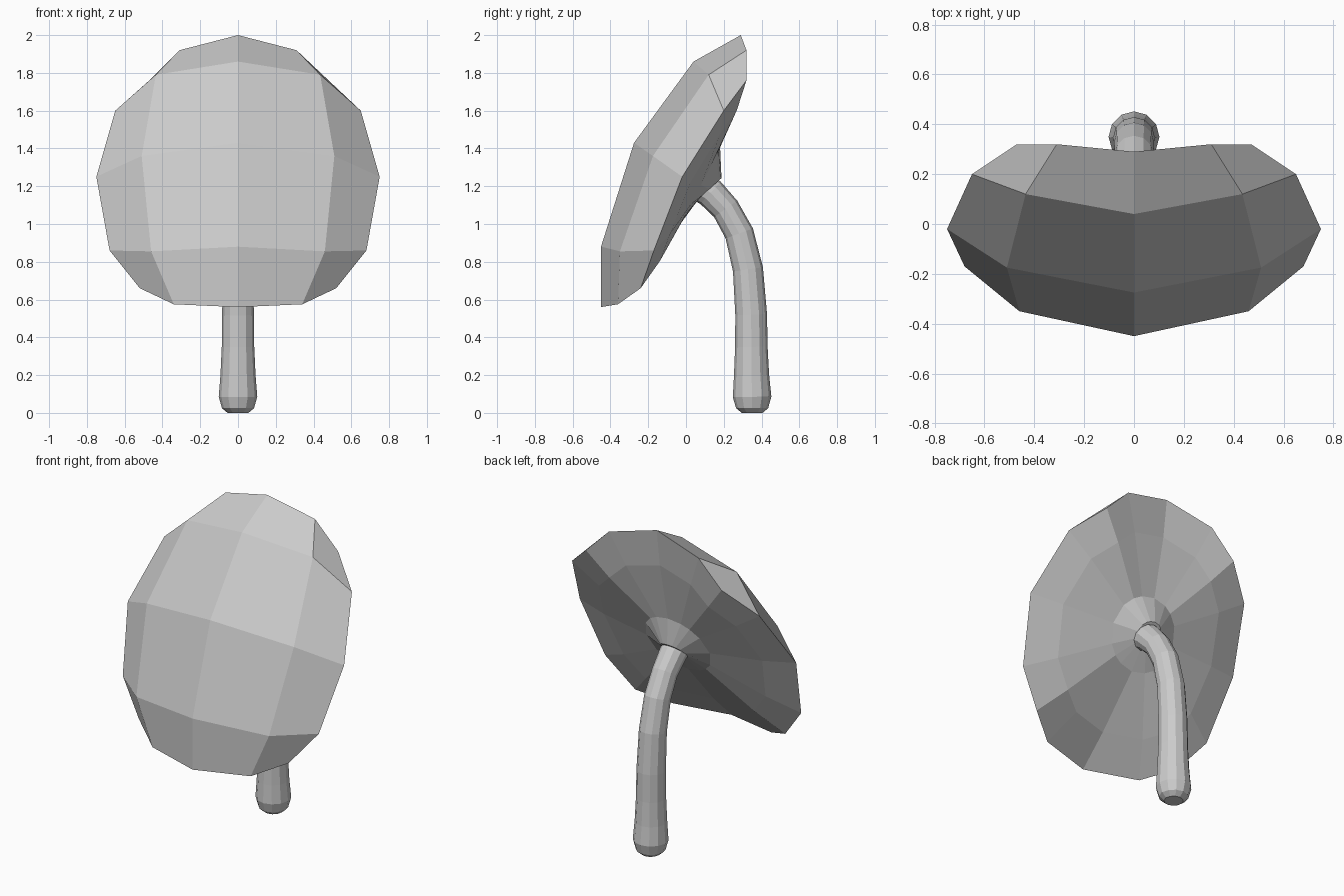
import bpy
import bmesh
import math
from mathutils import Vector

if "Cube" in bpy.data.objects:
    bpy.data.objects.remove(bpy.data.objects["Cube"], do_unlink=True)

grey = bpy.data.materials.new("plain grey")
grey.use_nodes = True
colour = (0.6, 0.6, 0.6, 1)
grey.diffuse_color = colour
grey.node_tree.nodes["Principled BSDF"].inputs["Base Color"].default_value = colour


def finish(bm, name):
    bmesh.ops.recalc_face_normals(bm, faces=bm.faces)
    mesh = bpy.data.meshes.new(name)
    bm.to_mesh(mesh)
    bm.free()
    mesh.materials.append(grey)
    obj = bpy.data.objects.new(name, mesh)
    bpy.context.collection.objects.link(obj)
    return obj


def bridge(bm, a, b):
    n = len(a)
    for i in range(n):
        j = (i + 1) % n
        bm.faces.new((a[i], a[j], b[j], b[i]))


# Tilted frame of the cap: slope runs up the cap, back points towards the stem
centre = Vector((0, -0.04, 1.27))
slope = Vector((0, 0.457, 0.89))
back = Vector((0, 0.89, -0.457))

# Cap front: half rows from the middle outwards, mirrored into a 5 x 5 grid
half_rows = [
    [(0, 0.29, 2.0), (0.31, 0.32, 1.92), (0.47, 0.32, 1.76)],
    [(0, 0.04, 1.86), (0.435, 0.12, 1.79), (0.65, 0.20, 1.60)],
    [(0, -0.275, 1.43), (0.51, -0.175, 1.36), (0.75, -0.02, 1.25)],
    [(0, -0.45, 0.88), (0.46, -0.35, 0.855), (0.68, -0.17, 0.86)],
    [(0, -0.45, 0.56), (0.34, -0.36, 0.575), (0.52, -0.24, 0.66)],
]
bm = bmesh.new()
grid = []
for row in half_rows:
    full = [(-x, y, z) for x, y, z in row[:0:-1]] + row
    grid.append([bm.verts.new(p) for p in full])
for r in range(4):
    for c in range(4):
        bm.faces.new((grid[r][c], grid[r][c + 1], grid[r + 1][c + 1], grid[r + 1][c]))

# Cap underside: rim, middle ring, inner ring and a flared neck
rim = grid[0] + [grid[r][4] for r in (1, 2, 3)] + grid[4][::-1] + [grid[r][0] for r in (3, 2, 1)]
middle, inner, neck = [], [], []
for v in rim:
    rel = v.co - centre
    out = Vector((rel.x, rel.dot(slope))).normalized()

    def ring_point(radius, depth):
        return centre + Vector((out.x * radius, 0, 0)) + slope * out.y * radius + back * depth

    hub = ring_point(0.22, 0.135)
    middle.append(bm.verts.new(hub.lerp(v.co, 0.62) + back * 0.012))
    inner.append(bm.verts.new(hub))
    neck.append(bm.verts.new(ring_point(0.08, 0.185 + 0.03 * out.y)))
bridge(bm, rim, middle)
bridge(bm, middle, inner)
bridge(bm, inner, neck)
bm.faces.new(neck)
finish(bm, "cap")

# Stem: rings of (y, z, radius) swept along a bent path, rounded at the foot
path = [
    (0.35, 0.0, 0.055), (0.35, 0.025, 0.085), (0.35, 0.085, 0.102), (0.347, 0.2, 0.093),
    (0.346, 0.35, 0.086), (0.345, 0.52, 0.084), (0.328, 0.76, 0.08),
    (0.282, 0.95, 0.077), (0.21, 1.08, 0.075), (0.13, 1.165, 0.08), (0.09, 1.19, 0.08),
]
sides = 12
bm = bmesh.new()
rings = []
for i, (y, z, radius) in enumerate(path):
    before, after = path[max(i - 1, 0)], path[min(i + 1, len(path) - 1)]
    along = Vector((0, after[0] - before[0], after[1] - before[1])).normalized()
    across = Vector((1, 0, 0))
    depth = along.cross(across)
    ring = []
    for k in range(sides):
        a = math.tau * k / sides
        p = Vector((0, y, z)) + (across * math.cos(a) + depth * math.sin(a)) * radius
        ring.append(bm.verts.new(p))
    rings.append(ring)
for lower, upper in zip(rings, rings[1:]):
    bridge(bm, lower, upper)
bm.faces.new(rings[0])
bm.faces.new(rings[-1])
finish(bm, "stem")
